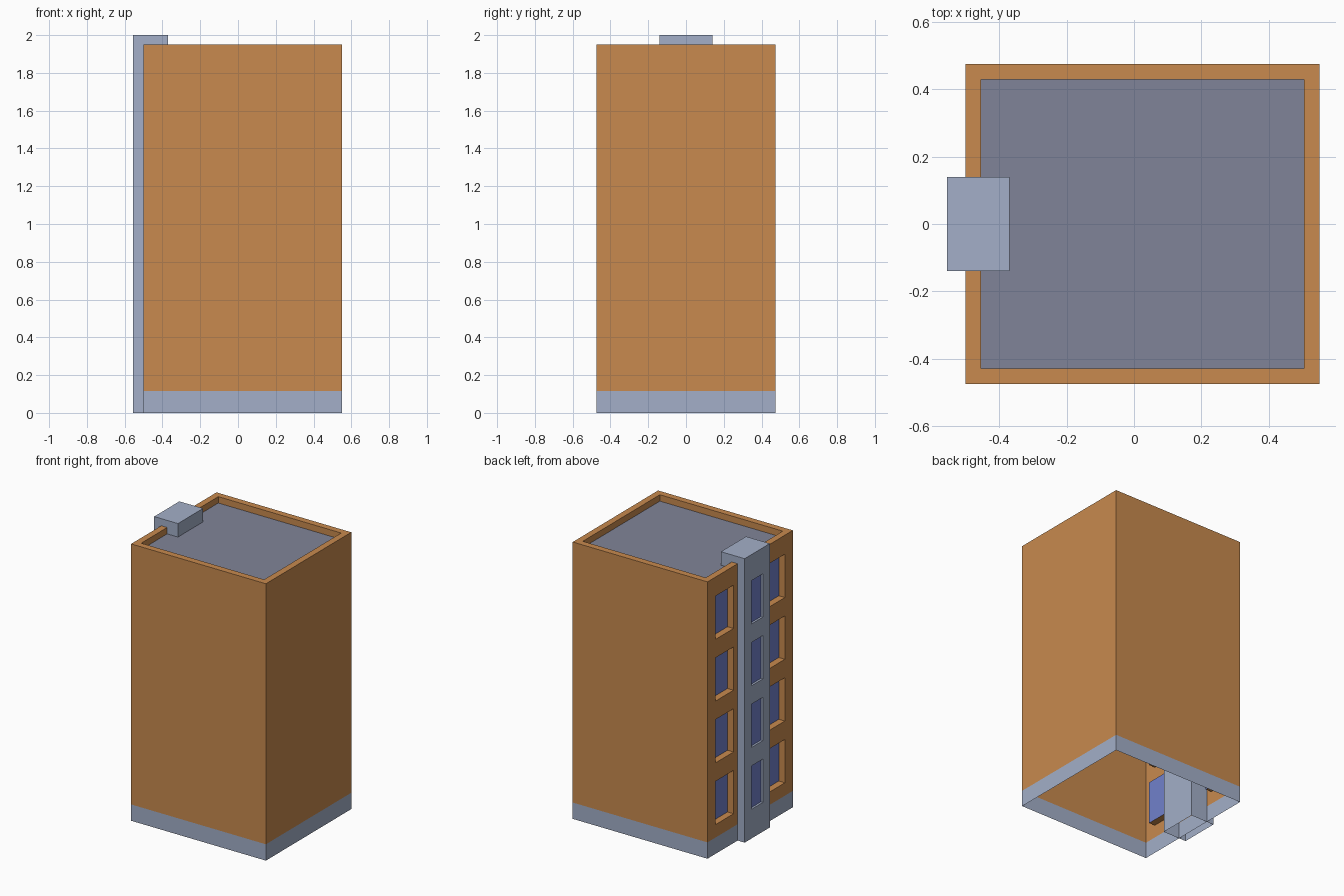
import bpy, bmesh
from mathutils import Vector

if "Cube" in bpy.data.objects:
    bpy.data.objects.remove(bpy.data.objects["Cube"])


def lin(c):
    c /= 255
    return c / 12.92 if c <= 0.04045 else ((c + 0.055) / 1.055) ** 2.4


def material(name, r, g, b):
    m = bpy.data.materials.new(name)
    m.diffuse_color = (lin(r), lin(g), lin(b), 1)
    m.use_nodes = True
    m.node_tree.nodes["Principled BSDF"].inputs["Base Color"].default_value = m.diffuse_color
    return m


MATS = [material("orange_wall", 200, 138, 78), material("pale_grey", 163, 175, 200),
        material("roof_grey", 128, 132, 152), material("window_blue", 113, 129, 203)]
WALL, GREY, ROOF, GLASS = range(4)

# four storeys of windows
ROWS = [(0.206 + 0.435 * i, 0.511 + 0.435 * i) for i in range(4)]


def open_box(x0, x1, y0, y1, z1, mat):
    """Box standing on z = 0 without a bottom face."""
    bm = bmesh.new()
    bmesh.ops.create_cube(bm, size=1)
    for v in bm.verts:
        v.co = (x1 if v.co.x > 0 else x0, y1 if v.co.y > 0 else y0, z1 if v.co.z > 0 else 0)
    bm.normal_update()
    bmesh.ops.delete(bm, geom=[f for f in bm.faces if f.normal.z < -0.9], context='FACES_ONLY')
    for f in bm.faces:
        f.material_index = mat
    return bm


def cut(bm, faces, axis, value):
    geom = set(faces)
    for f in faces:
        geom.update(f.edges)
        geom.update(f.verts)
    co, no = Vector((0, 0, 0)), Vector((0, 0, 0))
    co[axis], no[axis] = value, 1
    bmesh.ops.bisect_plane(bm, geom=list(geom), dist=1e-5, plane_co=co, plane_no=no)
    bm.normal_update()


def push(bm, face, offset, mat):
    """Extrude a face by an offset and colour its new end."""
    res = bmesh.ops.extrude_face_region(bm, geom=[face])["geom"]
    bmesh.ops.translate(bm, vec=offset, verts=[g for g in res if isinstance(g, bmesh.types.BMVert)])
    if face.is_valid:
        bmesh.ops.delete(bm, geom=[face], context='FACES_ONLY')
    for g in res:
        if isinstance(g, bmesh.types.BMFace):
            g.material_index = mat


def add_windows(bm, spans, depth):
    """Recess windows into the -x wall, one per span and storey."""
    def side():
        return [f for f in bm.faces if f.normal.x < -0.9]
    for axis, pairs in ((1, spans), (2, ROWS)):
        for value in [v for p in pairs for v in p]:
            cut(bm, side(), axis, value)

    def inside(f):
        c = f.calc_center_median()
        return (any(a < c.y < b for a, b in spans) and any(a < c.z < b for a, b in ROWS))
    for f in [f for f in side() if inside(f)]:
        push(bm, f, (depth, 0, 0), GLASS)


def finish(bm, name):
    bm.normal_update()
    me = bpy.data.meshes.new(name)
    bm.to_mesh(me)
    bm.free()
    for m in MATS:
        me.materials.append(m)
    bpy.context.collection.objects.link(bpy.data.objects.new(name, me))


# main block: walls, sunken roof, window recesses, grey plinth band
bm = open_box(-0.5, 0.55, -0.475, 0.475, 1.95, WALL)
top = next(f for f in bm.faces if f.normal.z > 0.9)
bmesh.ops.inset_region(bm, faces=[top], thickness=0.046, use_even_offset=True)
push(bm, top, (0, 0, -0.045), ROOF)
bm.normal_update()
add_windows(bm, [(-0.386, -0.185), (0.185, 0.386)], 0.047)
cut(bm, list(bm.faces), 2, 0.115)
for f in bm.faces:
    if f.calc_center_bounds().z < 0.115:
        f.material_index = GREY
finish(bm, "building_block")

# stair tower on the -x side with narrow windows
bm = open_box(-0.555, -0.37, -0.14, 0.14, 2.0, GREY)
add_windows(bm, [(-0.063, 0.063)], 0.015)
finish(bm, "stair_tower")
